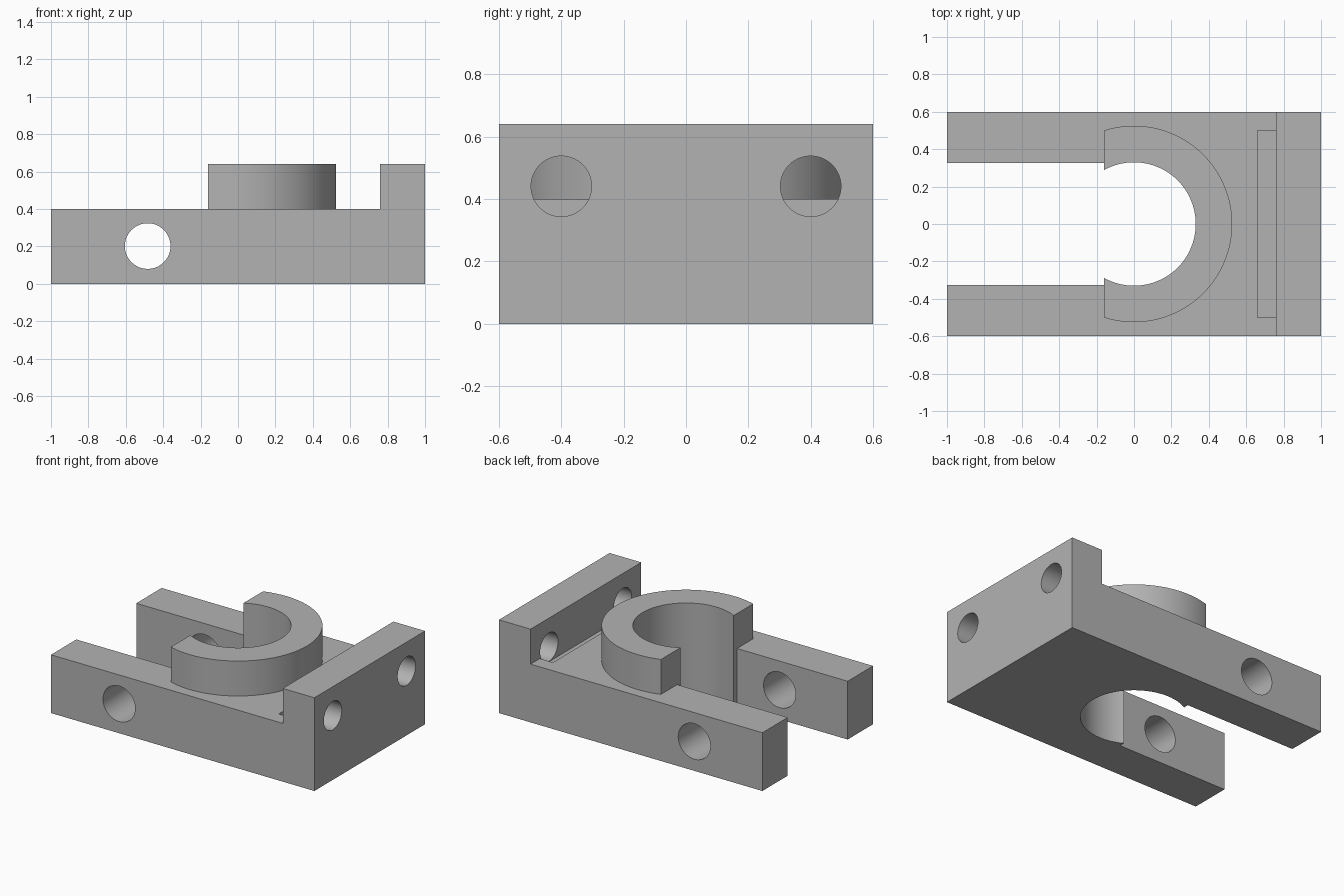
import bpy
import bmesh
import math
from mathutils import Matrix, Vector

cube = bpy.data.objects.get("Cube")
if cube:
    bpy.data.objects.remove(cube, do_unlink=True)

LENGTH, WIDTH = 2.0, 1.2
BASE_TOP, WALL_TOP = 0.4, 0.64
WALL_X, GAP_X = 0.76, -0.16
RING_R, BORE_R, SLOT_HALF = 0.525, 0.33, 0.325
SEGMENTS = 96

grey = bpy.data.materials.new("plain grey")
grey.use_nodes = True
colour = (0.45, 0.45, 0.45, 1)
grey.diffuse_color = colour
grey.node_tree.nodes["Principled BSDF"].inputs["Base Color"].default_value = colour


def finish(name, bm):
    bmesh.ops.recalc_face_normals(bm, faces=bm.faces)
    mesh = bpy.data.meshes.new(name)
    bm.to_mesh(mesh)
    bm.free()
    mesh.materials.append(grey)
    obj = bpy.data.objects.new(name, mesh)
    bpy.context.collection.objects.link(obj)
    return obj


def prism(name, points, direction):
    """Extrude a closed outline along a direction."""
    bm = bmesh.new()
    face = bm.faces.new([bm.verts.new(p) for p in points])
    out = bmesh.ops.extrude_face_region(bm, geom=[face])
    verts = [v for v in out["geom"] if isinstance(v, bmesh.types.BMVert)]
    bmesh.ops.translate(bm, verts=verts, vec=Vector(direction))
    return finish(name, bm)


def box(name, low, high):
    bm = bmesh.new()
    bmesh.ops.create_cube(bm, size=1)
    size = [h - l for l, h in zip(low, high)]
    middle = [(h + l) / 2 for l, h in zip(low, high)]
    bmesh.ops.scale(bm, vec=size, verts=bm.verts)
    bmesh.ops.translate(bm, vec=middle, verts=bm.verts)
    return finish(name, bm)


def rod(name, centre, radius, depth, axis):
    turn = {"X": Matrix.Rotation(math.pi / 2, 4, "Y"),
            "Y": Matrix.Rotation(math.pi / 2, 4, "X"),
            "Z": Matrix()}[axis]
    bm = bmesh.new()
    bmesh.ops.create_cone(bm, cap_ends=True, segments=SEGMENTS, radius1=radius,
                          radius2=radius, depth=depth,
                          matrix=Matrix.Translation(centre) @ turn)
    return finish(name, bm)


def combine(body, tool, operation):
    """Apply a boolean and discard the helper solid."""
    mod = body.modifiers.new(tool.name, "BOOLEAN")
    mod.operation, mod.object, mod.solver = operation, tool, "EXACT"
    graph = bpy.context.evaluated_depsgraph_get()
    mesh = bpy.data.meshes.new_from_object(body.evaluated_get(graph))
    body.modifiers.clear()
    body.data = mesh
    bpy.data.objects.remove(tool, do_unlink=True)


# Base plate with upright end wall, from a side profile
half_l, half_w = LENGTH / 2, WIDTH / 2
profile = [(-half_l, 0), (half_l, 0), (half_l, WALL_TOP),
           (WALL_X, WALL_TOP), (WALL_X, BASE_TOP), (-half_l, BASE_TOP)]
body = prism("clamp_block", [(x, -half_w, z) for x, z in profile], (0, WIDTH, 0))

# Open collar, cut flat on the slot side and sunk into the base
limit = math.acos(GAP_X / RING_R)
angles = [limit * (2 * i / SEGMENTS - 1) for i in range(SEGMENTS + 1)]
arc = [(RING_R * math.cos(a), RING_R * math.sin(a), 0.2) for a in angles]
combine(body, prism("collar", arc, (0, 0, WALL_TOP - 0.2)), "UNION")

# Bore and the open slot between the arms
combine(body, rod("bore", (0, 0, 0.3), BORE_R, 1.2, "Z"), "DIFFERENCE")
combine(body, box("arm_slot", (-1.2, -SLOT_HALF, -0.2),
                  (GAP_X, SLOT_HALF, 0.9)), "DIFFERENCE")

# Shallow pocket at the foot of the wall
combine(body, box("pocket", (0.66, -0.5, 0.34), (WALL_X, 0.5, 0.5)), "DIFFERENCE")

# Cross hole through both arms, and two holes through the wall
combine(body, rod("cross_hole", (-0.483, 0, 0.202), 0.122, 1.6, "Y"), "DIFFERENCE")
for y in (-0.4, 0.4):
    combine(body, rod("wall_hole", (0.91, y, 0.441), 0.097, 0.4, "X"), "DIFFERENCE")

# Smooth curves, crisp edges
bpy.ops.object.select_all(action="DESELECT")
body.select_set(True)
bpy.context.view_layer.objects.active = body
bpy.ops.object.shade_smooth_by_angle(angle=math.radians(30))
